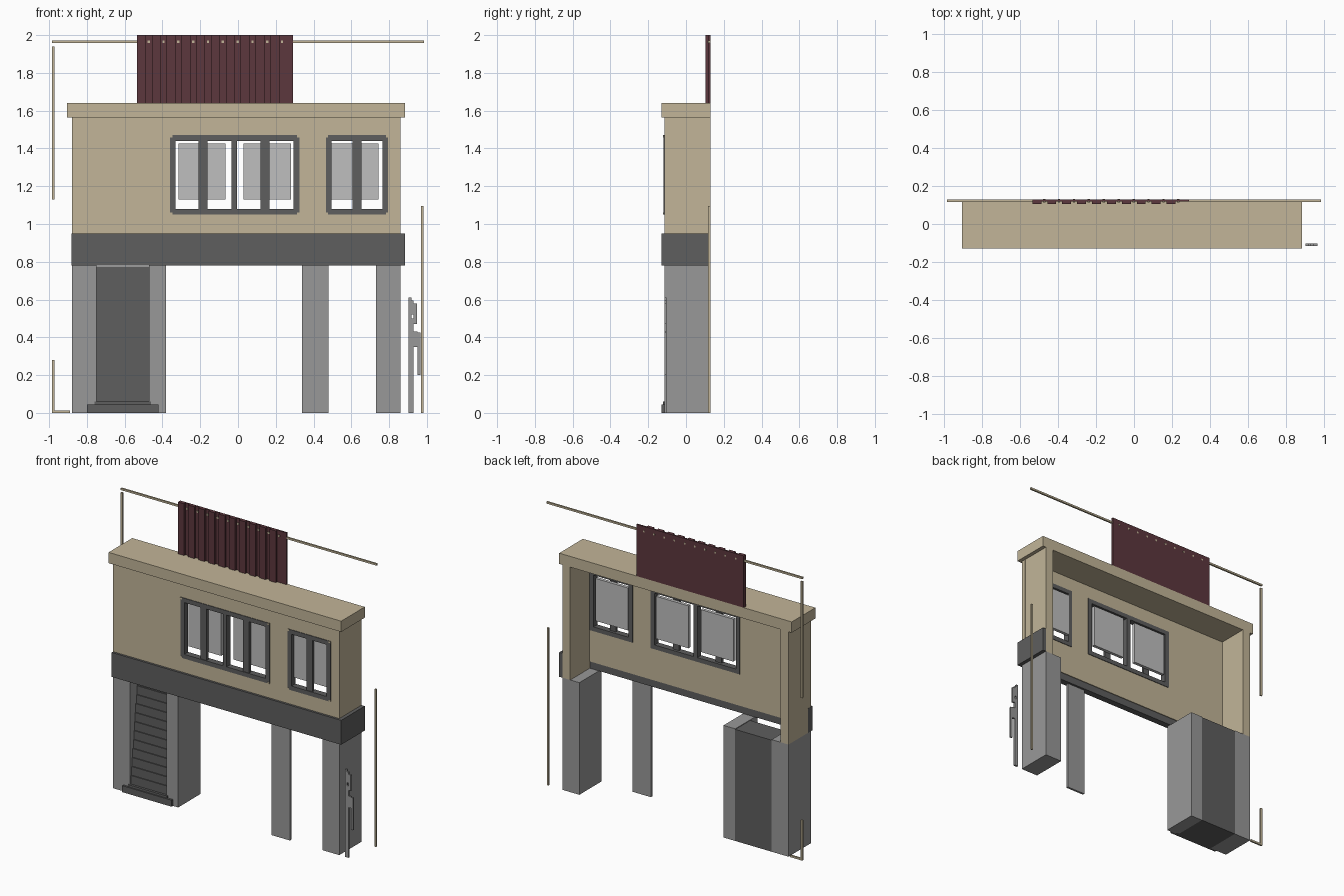
import bpy, bmesh
from mathutils import Vector

cube = bpy.data.objects.get("Cube")
if cube:
    bpy.data.objects.remove(cube, do_unlink=True)


def material(name, hexcode):
    rgb = [int(hexcode[i:i + 2], 16) / 255 for i in (0, 2, 4)]
    col = [c / 12.92 if c <= 0.04045 else ((c + 0.055) / 1.055) ** 2.4 for c in rgb] + [1]
    m = bpy.data.materials.new(name)
    m.use_nodes = True
    m.diffuse_color = col
    m.node_tree.nodes["Principled BSDF"].inputs["Base Color"].default_value = col
    return m


BEIGE = material("beige_plaster", "C2B598")
GREY = material("mid_grey", "989898")
PALE = material("pale_grey", "BFBFBF")
DARK = material("dark_grey", "5E5E5E")
MAROON = material("maroon_sheet", "5C373D")


def finish(name, bm, mat):
    bmesh.ops.recalc_face_normals(bm, faces=bm.faces[:])
    me = bpy.data.meshes.new(name)
    bm.to_mesh(me)
    bm.free()
    me.materials.append(mat)
    ob = bpy.data.objects.new(name, me)
    bpy.context.collection.objects.link(ob)
    return ob


def boxes(name, mat, *items):
    """Each item is (x0, x1, y0, y1, z0, z1)."""
    bm = bmesh.new()
    for x0, x1, y0, y1, z0, z1 in items:
        vs = bmesh.ops.create_cube(bm, size=1)["verts"]
        for v in vs:
            v.co = ((x0 + x1) / 2 + v.co.x * (x1 - x0),
                    (y0 + y1) / 2 + v.co.y * (y1 - y0),
                    (z0 + z1) / 2 + v.co.z * (z1 - z0))
    return finish(name, bm, mat)


def prism(name, mat, points, shift):
    """Extrude a closed outline of 3D points along a vector."""
    bm = bmesh.new()
    f = bm.faces.new([bm.verts.new(p) for p in points])
    ext = bmesh.ops.extrude_face_region(bm, geom=[f])["geom"]
    bmesh.ops.translate(bm, vec=Vector(shift),
                        verts=[g for g in ext if isinstance(g, bmesh.types.BMVert)])
    return finish(name, bm, mat)


FRONT, BACK = -0.115, 0.13
WZ0, WZ1 = 1.05, 1.47
WINDOWS = [(-0.36, 0.325), (0.465, 0.795)]

# Front wall: grid of cells with the window cells left open, then thickened
xs = [-0.88, -0.36, 0.325, 0.465, 0.795, 0.86]
zs = [0.83, WZ0, WZ1, 1.565]
bm = bmesh.new()
grid = [[bm.verts.new((x, FRONT, z)) for z in zs] for x in xs]
for i in range(len(xs) - 1):
    for k in range(len(zs) - 1):
        if not (k == 1 and i in (1, 3)):
            bm.faces.new((grid[i][k], grid[i + 1][k], grid[i + 1][k + 1], grid[i][k + 1]))
ext = bmesh.ops.extrude_face_region(bm, geom=bm.faces[:])["geom"]
bmesh.ops.translate(bm, vec=(0, 0.035, 0),
                    verts=[g for g in ext if isinstance(g, bmesh.types.BMVert)])
bmesh.ops.recalc_face_normals(bm, faces=bm.faces[:])
bmesh.ops.dissolve_limit(bm, angle_limit=0.01, verts=bm.verts[:], edges=bm.edges[:])
finish("front_wall", bm, BEIGE)

# Side walls and cornice
boxes("side_walls", BEIGE,
      (-0.88, -0.82, FRONT + 0.001, BACK, 0.78, 1.565),
      (0.80, 0.859, FRONT + 0.001, BACK, 0.78, 1.565))
boxes("cornice", BEIGE, (-0.905, 0.885, -0.13, BACK, 1.565, 1.64))

# Dark band across the front, returning along one end
boxes("floor_band", DARK,
      (-0.881, 0.885, -0.13, -0.085, 0.78, 0.95),
      (0.86, 0.885, -0.085, BACK, 0.78, 0.95))

# Pillars
boxes("pillars", GREY,
      (-0.88, -0.75, FRONT, BACK, 0, 0.78),
      (-0.47, -0.38, FRONT, BACK, 0, 0.78),
      (0.73, 0.86, FRONT, BACK, 0, 0.78))
boxes("thin_pillar", GREY, (0.34, 0.48, FRONT, -0.10, 0, 0.78))

# Steep stairs between the two left pillars
N, RISE, TREAD = 13, 0.06, 0.0065
steps = [(-0.75, BACK, 0)]
for i in range(N):
    y = -0.112 + i * TREAD
    steps += [(-0.75, y, i * RISE), (-0.75, y, (i + 1) * RISE - 0.004 * (i == N - 1))]
    if i < N - 1:
        steps.append((-0.75, y + TREAD, (i + 1) * RISE))
# drop duplicated corners where one step meets the next
outline = [p for j, p in enumerate(steps) if j == 0 or p != steps[j - 1]]
outline.append((-0.75, BACK, N * RISE - 0.004))
prism("stairs", DARK, outline, (0.28, 0, 0))
boxes("stair_base", DARK,
      (-0.80, -0.42, -0.13, -0.10, 0, 0.045),
      (-0.76, -0.46, -0.122, -0.10, 0.045, 0.06))

# Windows: frame, mullions, sash strips, panes and corner pins
frames, strips, panes, pins = [], [], [], []
T = 0.03
for a, b in WINDOWS:
    y0, y1 = -0.119, -0.076
    frames += [(a, b, y0, y1, WZ0, WZ0 + T), (a, b, y0, y1, WZ1 - T, WZ1),
               (a, a + T, y0, y1, WZ0 + T, WZ1 - T), (b - T, b, y0, y1, WZ0 + T, WZ1 - T)]
    for x in (a + 0.006, b - 0.006):
        for z in (WZ0 + 0.006, WZ1 - 0.006):
            pins.append((x - 0.006, x + 0.006, -0.121, -0.118, z - 0.006, z + 0.006))
frames.append((-0.034, -0.004, -0.119, -0.076, WZ0 + T, WZ1 - T))
for c in (-0.185, 0.143, 0.63):
    strips.append((c - 0.023, c + 0.023, -0.114, -0.095, WZ0 + T, WZ1 - T))
for c in (-0.19, 0.155, 0.62):
    panes.append((c - 0.125, c + 0.125, -0.092, -0.07, 1.13, 1.425))
boxes("window_frames", DARK, *frames)
boxes("window_strips", DARK, *strips)
boxes("window_panes", PALE, *panes)
boxes("frame_pins", BEIGE, *pins)

# Corrugated sheet standing on the cornice
X0, X1, PITCH, RIDGE = -0.535, 0.29, 0.0785, 0.047
profile = [(X1, BACK, 1.64), (X0, BACK, 1.64)]
x = X0
while x + RIDGE < X1 - 0.02:
    profile += [(x, 0.104, 1.64), (x + RIDGE, 0.104, 1.64),
                (x + RIDGE, 0.119, 1.64), (x + PITCH, 0.119, 1.64)]
    x += PITCH
profile[-1] = (X1, 0.119, 1.64)
prism("corrugated_sheet", MAROON, profile, (0, 0, 0.36))
boxes("sheet_bolts", BEIGE,
      *[(-0.473 + i * PITCH - 0.006, -0.473 + i * PITCH + 0.006, 0.114, 0.131, 1.959, 1.971)
        for i in range(10)])

# Thin rods around the facade
P0, P1 = 0.117, 0.129
boxes("top_rod", BEIGE, (-0.985, X0, P0, P1, 1.958, 1.971), (X1, 0.985, P0, P1, 1.958, 1.971))
boxes("side_rods", BEIGE,
      (-0.985, -0.972, P0, P1, 1.13, 1.94),
      (-0.985, -0.972, P0, P1, 0, 0.28),
      (-0.972, -0.89, P0, P1, 0, 0.013),
      (0.968, 0.981, P0, P1, 0, 1.095))

# Notched bracket plate beside the right pillar
boxes("bracket_plate", GREY,
      *[(a, b, -0.115, -0.102, c, d) for a, b, c, d in (
          (0.903, 0.918, 0, 0.61), (0.918, 0.93, 0, 0.50), (0.918, 0.93, 0.52, 0.595),
          (0.93, 0.95, 0.35, 0.43), (0.95, 0.965, 0.20, 0.425),
          (0.93, 0.948, 0.47, 0.58))])
